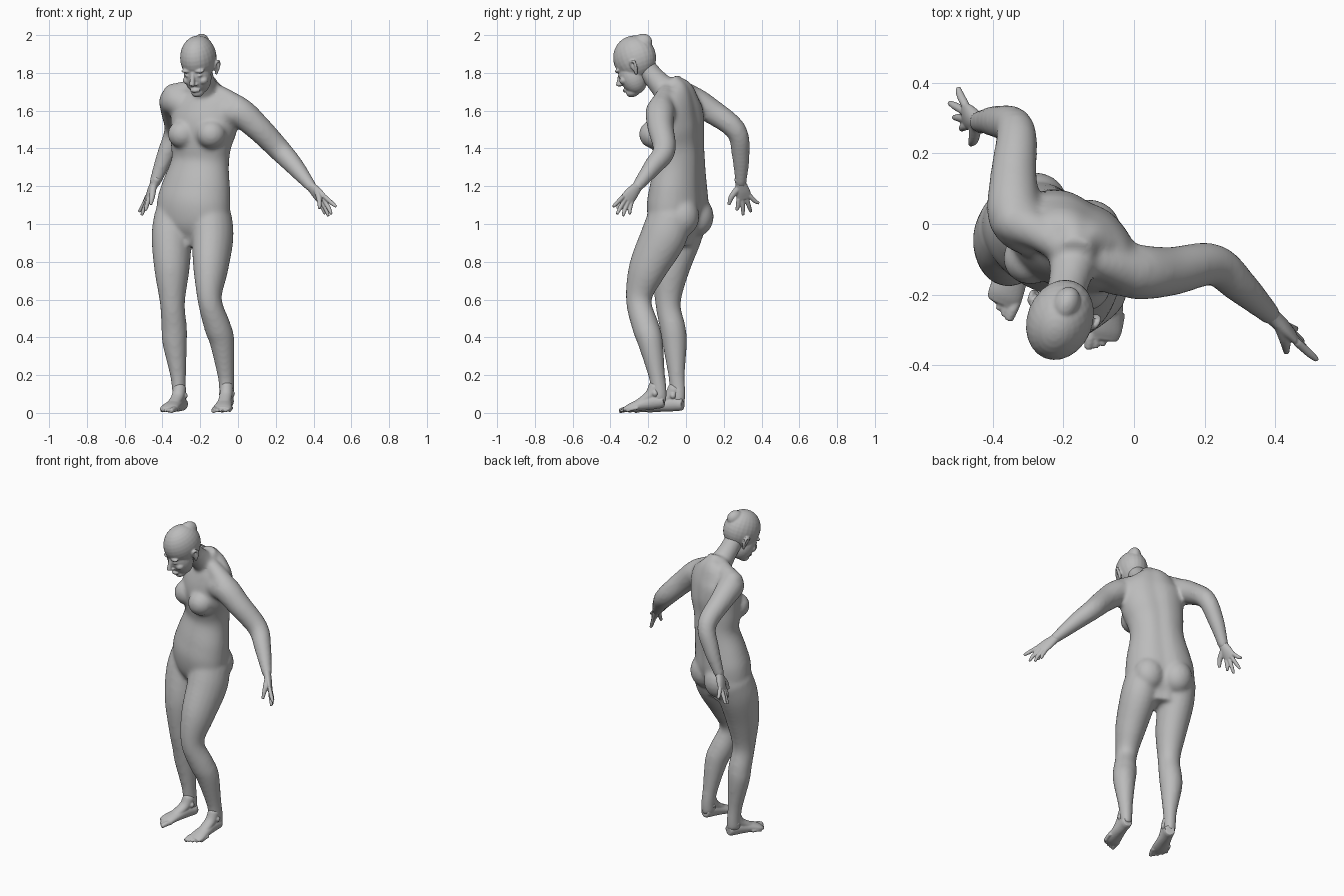
import bpy, bmesh, math
from mathutils import Vector, Matrix

if "Cube" in bpy.data.objects:
    bpy.data.objects.remove(bpy.data.objects["Cube"], do_unlink=True)

skin = bpy.data.materials.new("plain_grey")
skin.use_nodes = True
GREY = (0.5, 0.5, 0.5, 1)
skin.diffuse_color = GREY
skin.node_tree.nodes["Principled BSDF"].inputs["Base Color"].default_value = GREY


def spline(rows, steps=5):
    """Catmull-Rom through rows of (x, y, z, width, depth)."""
    p = [Vector(r) for r in [rows[0]] + rows + [rows[-1]]]
    out = []
    for a, b, c, d in zip(p, p[1:], p[2:], p[3:]):
        for k in range(steps):
            t = k / steps
            out.append(0.5 * (2 * b + (c - a) * t + (2 * a - 5 * b + 4 * c - d) * t**2
                              + (3 * b - a - 3 * c + d) * t**3))
    return out + [p[-1]]


def tube(bm, rows, side=(1, 0, 0), sides=20, groove=0.0):
    """Loft of ellipses; a row may give one radius or two."""
    rows = spline([tuple(r) if len(r) == 5 else (*r, r[3]) for r in rows])
    pts = [Vector(r[:3]) for r in rows]
    # rounded ends
    for end, inner in ((0, 1), (-1, -2)):
        out = (pts[end] - pts[inner]).normalized() * min(rows[end][3], rows[end][4])
        for s in (0.5, 0.85):
            tip = Vector((*(pts[end] + out * (s if s < 0.6 else 0.35)), rows[end][3], rows[end][4]))
            k = math.sqrt(1 - s * s)
            tip[3] *= k
            tip[4] *= k
            rows.insert(0, tip) if end == 0 else rows.append(tip)
            pts.insert(0, Vector(tip[:3])) if end == 0 else pts.append(Vector(tip[:3]))
            break
    rings = []
    for i, r in enumerate(rows):
        t = (pts[min(i + 1, len(pts) - 1)] - pts[max(i - 1, 0)]).normalized()
        u = Vector(side)
        u = (u - t * u.dot(t)).normalized()
        v = t.cross(u)
        ring = []
        for j in range(sides):
            a = math.tau * j / sides
            dent = 1 - groove * math.exp(-((a - math.pi / 2) / 0.22) ** 2)
            ring.append(bm.verts.new(pts[i] + u * r[3] * math.cos(a) + v * r[4] * math.sin(a) * dent))
        rings.append(ring)
    for a, b in zip(rings, rings[1:]):
        for j in range(sides):
            bm.faces.new((a[j], a[(j + 1) % sides], b[(j + 1) % sides], b[j]))
    bm.faces.new(rings[0][::-1])
    bm.faces.new(rings[-1])


def ball(bm, centre, radii, frame=Matrix()):
    m = frame @ Matrix.Translation(centre) @ Matrix.Diagonal((*radii, 1))
    bmesh.ops.create_uvsphere(bm, u_segments=24, v_segments=16, radius=1, matrix=m)


def finish(name, bm, voxel, smoothing):
    """Fuse the overlapping volumes into one smooth skin."""
    bmesh.ops.recalc_face_normals(bm, faces=bm.faces)
    mesh = bpy.data.meshes.new(name)
    bm.to_mesh(mesh)
    bm.free()
    mesh.materials.append(skin)
    ob = bpy.data.objects.new(name, mesh)
    bpy.context.collection.objects.link(ob)
    rem = ob.modifiers.new("fuse", 'REMESH')
    rem.mode = 'VOXEL'
    rem.voxel_size = voxel
    rem.use_smooth_shade = True
    sm = ob.modifiers.new("soften", 'SMOOTH')
    sm.factor = 0.5
    sm.iterations = smoothing
    return ob


# --- body: torso, neck, arms and legs -------------------------------------
LEFT = Vector((0.89, -0.45, 0))
FRONT = Vector((-0.45, -0.89, 0))
body = bmesh.new()
tube(body, [(-.24, -.05, .93, .12, .09), (-.24, -.05, 1.0, .195, .13),
            (-.235, -.045, 1.1, .205, .15), (-.22, -.04, 1.2, .19, .14),
            (-.2, -.03, 1.33, .16, .122), (-.195, -.04, 1.43, .17, .127),
            (-.18, -.05, 1.53, .188, .135), (-.165, -.05, 1.63, .185, .115),
            (-.165, -.05, 1.7, .13, .085), (-.165, -.07, 1.74, .06, .06)],
     side=LEFT, sides=36, groove=0.09)
for s in (1, -1):
    # breasts and buttocks
    ball(body, Vector((-.18, -.06, 1.475)) + FRONT * .085 + LEFT * s * .085, (.078, .075, .075))
    ball(body, Vector((-.235, -.04, 1.04)) - FRONT * .068 + LEFT * s * .085, (.092, .088, .105))
# neck and shoulder slopes
tube(body, [(-.2, -.225, 1.84, .058), (-.185, -.165, 1.77, .058), (-.165, -.08, 1.68, .075)])
tube(body, [(-.17, -.09, 1.73, .045), (-.26, -.03, 1.71, .05), (-.34, .01, 1.68, .065)])
tube(body, [(-.17, -.09, 1.72, .045), (-.09, -.11, 1.68, .05), (0, -.135, 1.61, .07)])
# arms
tube(body, [(-.08, -.11, 1.58, .08), (0, -.135, 1.595, .08), (.1, -.135, 1.515, .07),
            (.222, -.115, 1.39, .06), (.3, -.175, 1.305, .05), (.39, -.26, 1.195, .03)])
tube(body, [(-.27, -.02, 1.62, .08), (-.335, .02, 1.655, .08), (-.342, .13, 1.6, .067),
            (-.335, .265, 1.495, .056), (-.385, .29, 1.36, .047), (-.442, .29, 1.215, .03)],
     side=(0, 0, 1))
# legs
tube(body, [(-.14, -.085, 1.04, .105, .12), (-.135, -.12, .93, .108, .125),
            (-.145, -.205, .76, .09, .103), (-.15, -.25, .6, .063, .07),
            (-.11, -.215, .46, .07, .072), (-.085, -.19, .38, .066, .068),
            (-.065, -.155, .2, .044, .045), (-.06, -.145, .12, .038, .045),
            (-.06, -.145, .07, .036, .045)], side=LEFT)
tube(body, [(-.335, 0, 1.04, .105, .12), (-.35, -.035, .93, .105, .12),
            (-.35, -.08, .76, .092, .1), (-.347, -.095, .58, .066, .068),
            (-.338, -.07, .45, .068, .068), (-.335, -.06, .37, .065, .065),
            (-.317, -.05, .2, .042, .045), (-.312, -.045, .12, .036, .044),
            (-.31, -.045, .07, .036, .044)], side=LEFT)
finish("body", body, .011, 9)

# --- head -----------------------------------------------------------------
head = bmesh.new()
frame = (Matrix.Translation((-.21, -.272, 1.88)) @ Matrix.Rotation(-.38, 4, 'Z')
         @ Matrix.Rotation(.38, 4, 'X'))
local = bmesh.new()
ball(local, (0, 0, 0), (.093, .117, .118))                # skull
ball(local, (0, .07, .055), (.04, .055, .05))             # raised back of the crown
ball(local, (0, -.045, -.085), (.073, .072, .1))          # face
ball(local, (0, -.075, -.165), (.034, .038, .026))        # chin
tube(local, [(0, -.105, -.045, .011), (0, -.125, -.08, .013), (0, -.137, -.1, .015)])
tube(local, [(-.022, -.106, -.143, .008), (0, -.116, -.141, .011), (.022, -.106, -.143, .008)],
     side=(0, 0, 1))
for s in (1, -1):
    ball(local, (s * .036, -.098, -.035), (.03, .018, .011))    # brow
    ball(local, (s * .034, -.098, -.06), (.016, .015, .008))    # eye
    ball(local, (s * .044, -.083, -.095), (.026, .026, .022))   # cheek
    ball(local, (s * .014, -.116, -.107), (.009, .014, .008))   # nostril
    # ear rim and lobe
    tube(local, [(s * .085, -.002, -.055, .007), (s * .097, .006, -.028, .008),
                 (s * .102, .026, -.03, .008), (s * .098, .026, -.06, .008),
                 (s * .084, .008, -.092, .009)], side=(0, 1, .3), sides=10)
    ball(local, (s * .086, .012, -.058), (.009, .016, .03))
local.transform(frame)
mesh = bpy.data.meshes.new("head_parts")
local.to_mesh(mesh)
local.free()
head.from_mesh(mesh)
bpy.data.meshes.remove(mesh)
finish("head", head, .0045, 5)


# --- hands ----------------------------------------------------------------
def hand(name, wrist, knuckles, tips, thumb):
    bm = bmesh.new()
    w, k, tips = Vector(wrist), Vector(knuckles), [Vector(t) for t in tips]
    across = (tips[0] - tips[3]).normalized()
    thumb = Vector(thumb)
    tube(bm, [(*(w - (k - w) * .3), .029, .026), (*w, .029, .023),
              (*w.lerp(k, .55), .038, .02), (*k, .041, .014)], side=across)
    for i, tip in enumerate(tips):
        base = k + across * (1.5 - i) * .021
        mid = base.lerp(tip, .5) + (k - w) * .09
        tube(bm, [(*base, .012), (*mid, .0115), (*tip.lerp(base, .08), .008)], side=across, sides=12)
    root = w.lerp(k, .25) + across * .018
    joint = root.lerp(thumb, .5) + across * .012
    tube(bm, [(*root, .018), (*joint, .015), (*thumb, .009)], side=(.3, .2, .9), sides=12)
    finish(name, bm, .004, 3)


hand("left_hand", (.39, -.26, 1.195), (.447, -.312, 1.13),
     [(.522, -.388, 1.09), (.497, -.368, 1.048), (.48, -.335, 1.038), (.462, -.298, 1.05)],
     (.432, -.362, 1.085))
hand("right_hand", (-.442, .29, 1.215), (-.476, .308, 1.14),
     [(-.49, .268, 1.07), (-.512, .302, 1.042), (-.526, .345, 1.06), (-.5, .388, 1.108)],
     (-.462, .228, 1.105))


# --- feet -----------------------------------------------------------------
def foot(name, heel, toe, inner, lift):
    """inner is +1 when the big toe lies on the +x side."""
    bm = bmesh.new()
    h, t = Vector((*heel, 0)), Vector((*toe, 0))
    ahead = (t - h).normalized()
    size = (t - h).length
    across = Vector((-ahead.y, ahead.x, 0)) * inner
    up = Vector((0, 0, 1))

    def at(along, height, shift=0.0):
        raise_by = lift * max(0, 1 - along / .75)
        return h + ahead * along * size + up * (height + raise_by) + across * shift

    tube(bm, [(*at(.13, .04), .033, .036), (*at(.3, .043), .035, .04),
              (*at(.52, .036), .042, .033), (*at(.74, .026), .05, .024),
              (*at(.84, .019), .046, .015)], side=across)
    # instep running up to the ankle
    tube(bm, [(*at(.24, .12), .034, .038), (*at(.36, .075), .034, .03),
              (*at(.62, .04), .034, .02)], side=across)
    for s in (1, -1):
        ball(bm, at(.23, .085, s * .03), (.013, .015, .016))   # ankle bones
    for i in range(5):
        shift = .036 - i * .0195
        r = .015 if i == 0 else .0105 - i * .0004
        reach = .97 - .012 * i * i
        tube(bm, [(*at(reach - .2, .02, shift), r), (*at(reach - .09, .018, shift), r),
                  (*at(reach, .011, shift), r * .85)], side=across, sides=12)
    finish(name, bm, .0045, 3)


foot("left_foot", (-.048, -.098), (-.095, -.362), -1, .025)
foot("right_foot", (-.283, .003), (-.39, -.262), 1, .008)
